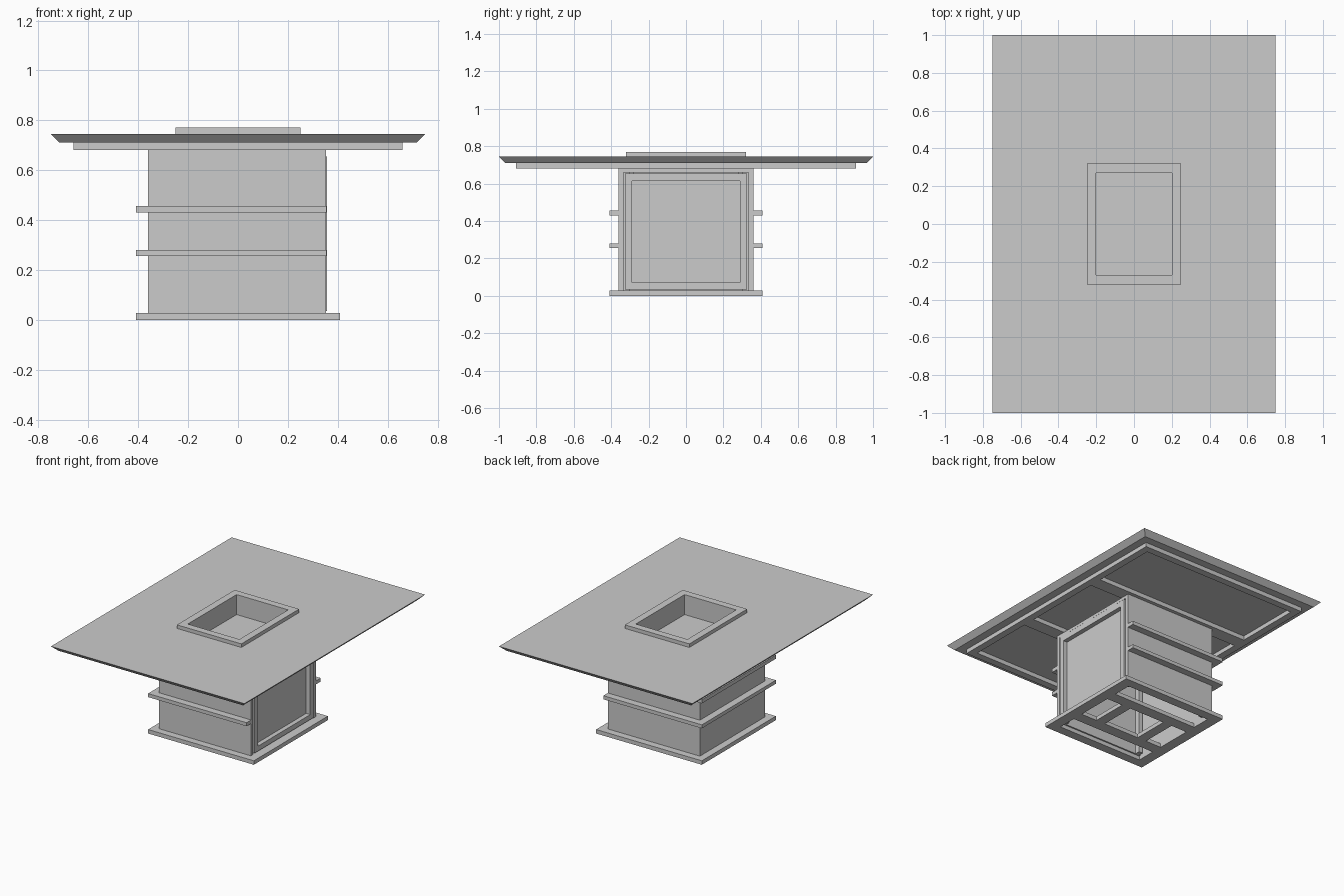
import bpy
import bmesh

if "Cube" in bpy.data.objects:
    bpy.data.objects.remove(bpy.data.objects["Cube"], do_unlink=True)

GREY = (0.6, 0.6, 0.6, 1)
mat = bpy.data.materials.new("plain grey")
mat.use_nodes = True
mat.diffuse_color = GREY
mat.node_tree.nodes["Principled BSDF"].inputs["Base Color"].default_value = GREY


def finish(name, bm):
    bmesh.ops.recalc_face_normals(bm, faces=bm.faces)
    mesh = bpy.data.meshes.new(name)
    bm.to_mesh(mesh)
    bm.free()
    mesh.materials.append(mat)
    ob = bpy.data.objects.new(name, mesh)
    bpy.context.collection.objects.link(ob)
    return ob


def boxes(name, parts):
    """One object from boxes given as (x range, y range, z range)."""
    bm = bmesh.new()
    for spans in parts:
        for v in bmesh.ops.create_cube(bm, size=1)["verts"]:
            v.co = [lo + (c + 0.5) * (hi - lo) for c, (lo, hi) in zip(v.co, spans)]
    return finish(name, bm)


def sweep(name, loops):
    """Rectangular frame: (half x, half y, z) loops joined in a closed cycle."""
    bm = bmesh.new()
    rings = [[bm.verts.new((sx * x, sy * y, z))
              for sx, sy in ((-1, -1), (1, -1), (1, 1), (-1, 1))] for x, y, z in loops]
    for a, b in zip(rings, rings[1:] + rings[:1]):
        for i in range(4):
            j = (i + 1) % 4
            bm.faces.new((a[i], a[j], b[j], b[i]))
    return finish(name, bm)


def frame(name, outer, inner, z):
    return sweep(name, [(*outer, z[0]), (*outer, z[1]), (*inner, z[1]), (*inner, z[0])])


def mirrored(lo, hi):
    return (lo, hi), (-hi, -lo)


# Table top with undercut edge and an opening for the tray
hole = (0.2, 0.27)
sweep("table_top", [(0.715, 0.965, 0.71), (0.75, 1, 0.745), (*hole, 0.745), (*hole, 0.71)])
frame("tray_rim", (0.25, 0.32), hole, (0.745, 0.77))

# Recessed tray
frame("tray_walls", (0.21, 0.28), hole, (0.62, 0.71))
boxes("tray_floor", [((-0.21, 0.21), (-0.28, 0.28), (0.61, 0.63))])

# Support frame below the top
z_under = (0.68, 0.71)
frame("under_frame", (0.66, 0.91), (0.61, 0.86), z_under)
boxes("under_crossbars", [((-0.61, 0.61), y, z_under) for y in mirrored(0.29, 0.385)])

# Pedestal walls, open on the door side
z_wall = (0.028, 0.68)
boxes("pedestal_walls",
      [((-0.36, 0.352), y, z_wall) for y in mirrored(0.335, 0.36)]
      + [((-0.36, -0.335), (-0.335, 0.335), z_wall),
         ((0.327, 0.352), (-0.335, 0.335), (0.66, 0.68))])
boxes("corner_posts", [(x, y, z_wall) for x in mirrored(0.295, 0.325)
                       for y in mirrored(0.3, 0.335)])

# Door with a recessed panel
x_door, z_door = (0.315, 0.357), (0.035, 0.655)
boxes("door_frame",
      [(x_door, y, z_door) for y in mirrored(0.29, 0.325)]
      + [(x_door, (-0.29, 0.29), z) for z in ((0.035, 0.07), (0.615, 0.655))])
boxes("door_panel", [((0.315, 0.325), (-0.29, 0.29), (0.07, 0.615))])

# Ledges around three sides
for name, z in (("lower_ledge", (0.255, 0.28)), ("upper_ledge", (0.43, 0.456))):
    boxes(name, [((-0.41, 0.354), y, z) for y in mirrored(0.36, 0.41)]
          + [((-0.41, -0.36), (-0.36, 0.36), z)])

# Base plate with five openings
z_base = (0, 0.028)
frame("base_frame", (0.41, 0.41), (0.335, 0.345), z_base)
boxes("base_bars",
      [((-0.335, 0.335), y, z_base) for y in mirrored(0.13, 0.21)]
      + [(x, (-0.13, 0.13), z_base) for x in mirrored(0.14, 0.21)])
